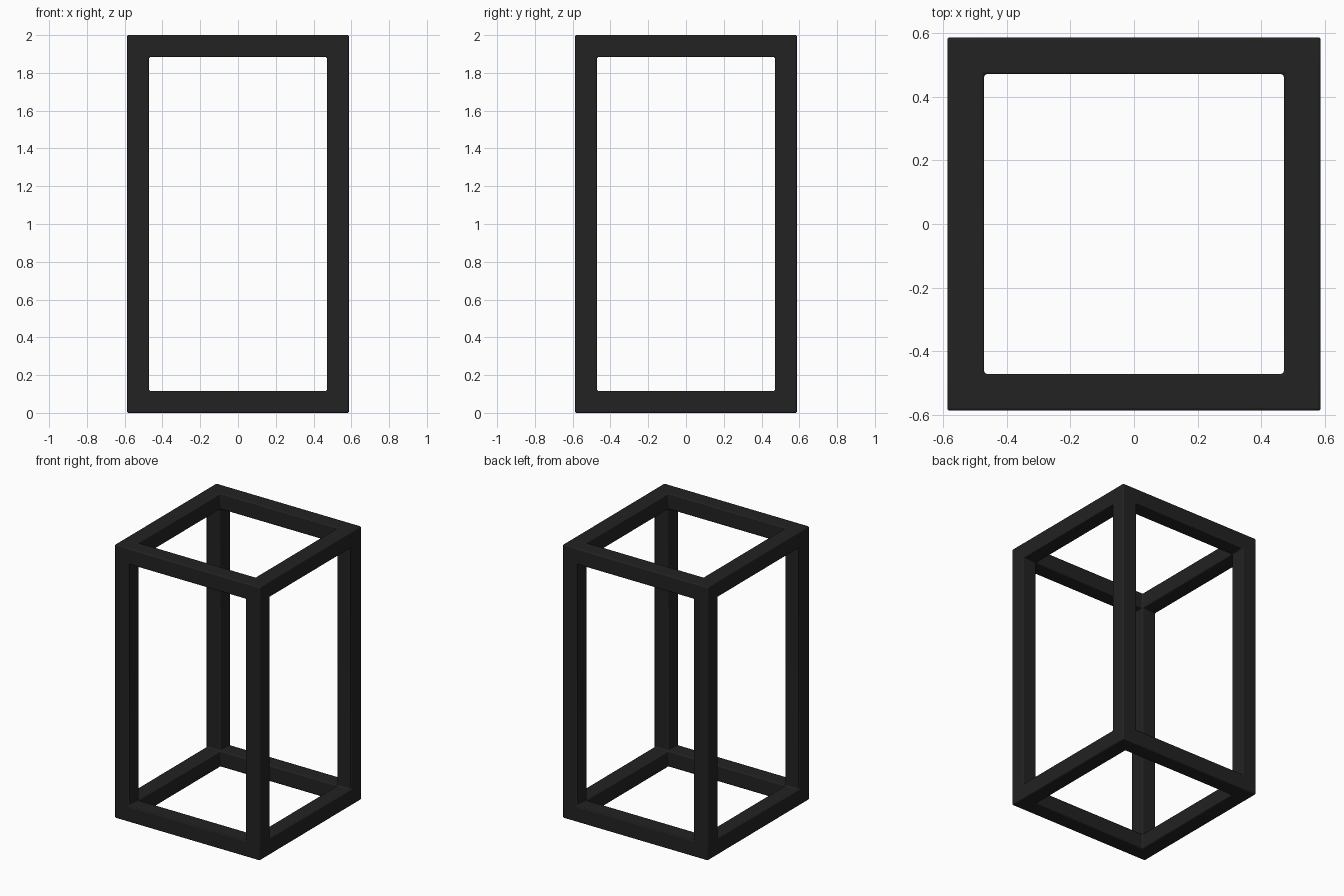
import bpy
import bmesh
import math
from itertools import product

cube = bpy.data.objects.get("Cube")
if cube:
    bpy.data.objects.remove(cube, do_unlink=True)

HALF, HEIGHT, BAR = 0.587, 2.0, 0.116

# Matte black paint
black = bpy.data.materials.new("matte_black")
black.use_nodes = True
colour = (0.016, 0.016, 0.016, 1)
black.diffuse_color = colour
shader = black.node_tree.nodes["Principled BSDF"]
shader.inputs["Base Color"].default_value = colour
shader.inputs["Roughness"].default_value = 0.7

# Grid lines that split the bounding box into corner, bar and open cells
side = (-HALF, -HALF + BAR, HALF - BAR, HALF)
lines = (side, side, (0, BAR, HEIGHT - BAR, HEIGHT))


def is_solid(cell):
    """Corners and bars have at most one index in the middle of the grid."""
    return all(0 <= i <= 2 for i in cell) and cell.count(1) <= 1


# Open box frame: add only the cell walls between solid and empty
bm = bmesh.new()
verts = {}


def corner(index):
    if index not in verts:
        verts[index] = bm.verts.new([lines[a][index[a]] for a in range(3)])
    return verts[index]


for cell in product(range(3), repeat=3):
    if not is_solid(cell):
        continue
    for axis, step in product(range(3), (-1, 1)):
        neighbour = list(cell)
        neighbour[axis] += step
        if is_solid(tuple(neighbour)):
            continue
        u, v = (axis + 1) % 3, (axis + 2) % 3
        ring = []
        for du, dv in ((0, 0), (1, 0), (1, 1), (0, 1)):
            index = list(cell)
            index[axis] += step > 0
            index[u] += du
            index[v] += dv
            ring.append(corner(tuple(index)))
        bm.faces.new(ring if step > 0 else ring[::-1])

mesh = bpy.data.meshes.new("box_frame")
bm.to_mesh(mesh)
bm.free()
mesh.materials.append(black)
frame = bpy.data.objects.new("box_frame", mesh)
bpy.context.collection.objects.link(frame)

# Slightly softened edges
bevel = frame.modifiers.new("soft_edges", "BEVEL")
bevel.width = 0.008
bevel.segments = 3
bevel.limit_method = "ANGLE"
bevel.angle_limit = math.radians(40)

bpy.ops.object.select_all(action="DESELECT")
frame.select_set(True)
bpy.context.view_layer.objects.active = frame
bpy.ops.object.shade_smooth_by_angle(angle=math.radians(35))
